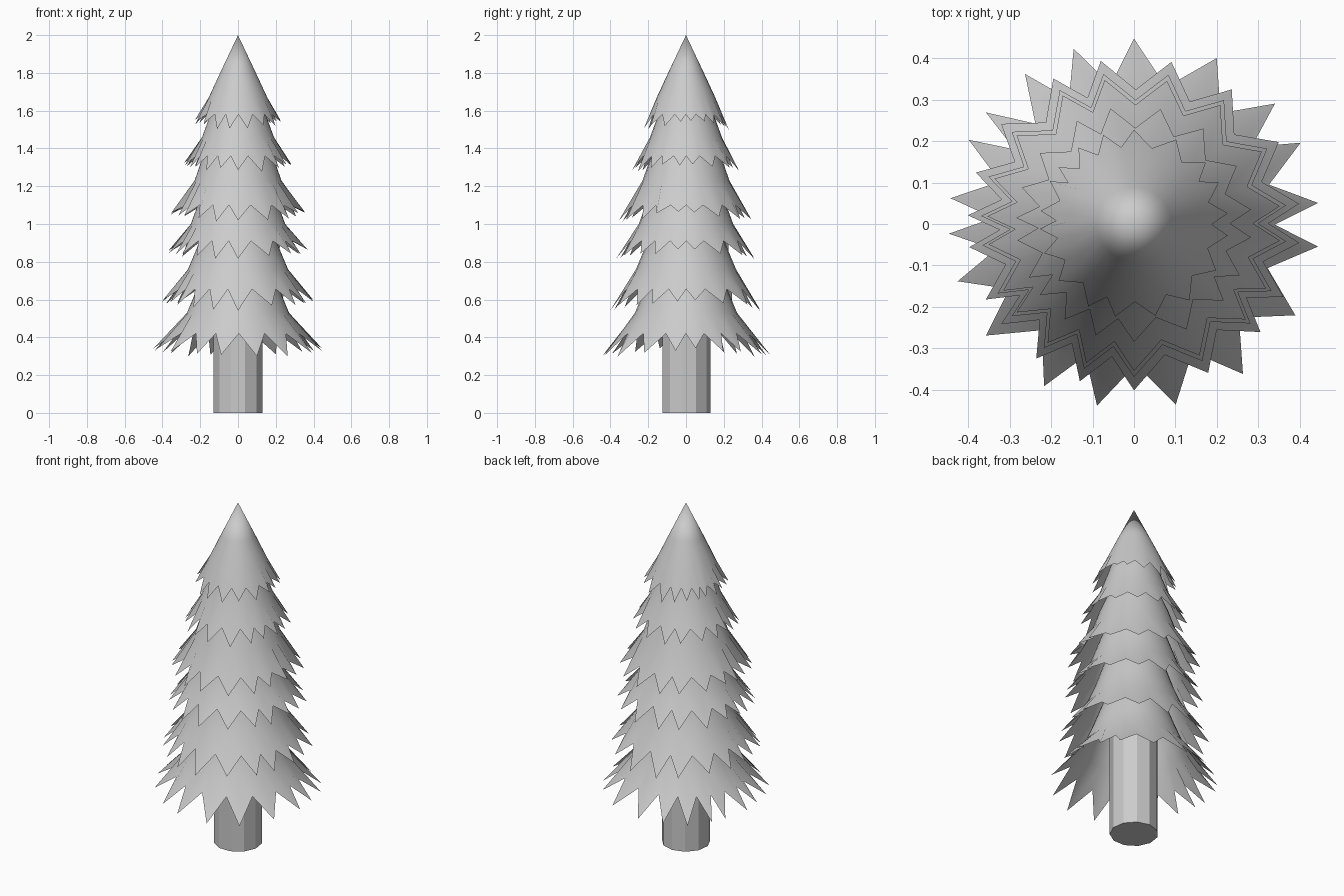
import bpy, bmesh, random
from math import sin, cos, radians, pi

if "Cube" in bpy.data.objects:
    bpy.data.objects.remove(bpy.data.objects["Cube"])

random.seed(4)

# Compass angles of the needle tips around one tier
TIPS = [-177, -162, -143, -119, -101.5, -77, -54, -29.5, -7, 6.5, 26, 40.5,
        63.5, 90, 109, 126, 143, 153, 172]


def finish(bm, name, smooth):
    bmesh.ops.recalc_face_normals(bm, faces=bm.faces)
    mesh = bpy.data.meshes.new(name)
    bm.to_mesh(mesh)
    bm.free()
    for p in mesh.polygons:
        p.use_smooth = smooth
    obj = bpy.data.objects.new(name, mesh)
    bpy.context.collection.objects.link(obj)
    return obj


def branch_tier(name, profile, valley, tip, flip):
    """Flared open skirt: rings from the (r, z) profile, ending in a zigzag rim."""
    tips = sorted(-a for a in TIPS) if flip else TIPS
    rim = []                                   # (angle, is_tip)
    for i, a in enumerate(tips):
        nxt = tips[(i + 1) % len(tips)] + (360 if i == len(tips) - 1 else 0)
        rim += [(radians(a), True), (radians((a + nxt) / 2), False)]
    bm = bmesh.new()
    rings = [[bm.verts.new((r * cos(a), r * sin(a), z)) for a, _ in rim]
             for r, z in profile]
    last = []
    for a, is_tip in rim:
        r, z = tip if is_tip else valley
        if is_tip:                             # front and back tips hang lower
            z -= 0.04 * sin(a) ** 2 + random.uniform(-0.012, 0.012)
        last.append(bm.verts.new((r * cos(a), r * sin(a), z)))
    rings.append(last)
    n = len(rim)
    for lo, hi in zip(rings, rings[1:]):
        for i in range(n):
            j = (i + 1) % n
            bm.faces.new((lo[i], hi[i], hi[j], lo[j]))
    if profile[0][0] < 0.01:                   # pointed treetop
        bmesh.ops.remove_doubles(bm, verts=rings[0], dist=0.01)
    return finish(bm, name, True)


# Trunk: eleven flat sides
bm = bmesh.new()
bmesh.ops.create_cone(bm, cap_ends=True, segments=11, radius1=0.13, radius2=0.13, depth=0.7)
top = max(bm.verts, key=lambda v: v.co.y)
from mathutils import Matrix
from math import atan2
turn = pi / 2 - atan2(top.co.y, top.co.x)
bmesh.ops.transform(bm, matrix=Matrix.Translation((0, 0, 0.35)) @ Matrix.Rotation(turn, 4, 'Z'),
                    verts=bm.verts)
finish(bm, "trunk", False)

# Branch tiers, bottom to top: profile rings, valley, tip, mirrored or not
tiers = [
    ([(0.15, 0.84), (0.225, 0.64), (0.27, 0.53)], (0.34, 0.42), (0.448, 0.335), False),
    ([(0.14, 1.10), (0.215, 0.88), (0.265, 0.76)], (0.325, 0.655), (0.402, 0.59), True),
    ([(0.13, 1.33), (0.21, 1.11), (0.25, 1.00)], (0.30, 0.91), (0.37, 0.855), True),
    ([(0.11, 1.54), (0.185, 1.36), (0.23, 1.23)], (0.288, 1.10), (0.355, 1.055), True),
    ([(0.09, 1.75), (0.15, 1.57), (0.19, 1.46)], (0.232, 1.36), (0.285, 1.32), True),
    ([(0.0, 2.0), (0.09, 1.81), (0.155, 1.67)], (0.188, 1.58), (0.228, 1.54), False),
]
for k, (profile, valley, tip, flip) in enumerate(tiers, 1):
    branch_tier(f"branch_tier_{k}", profile, valley, tip, flip)
